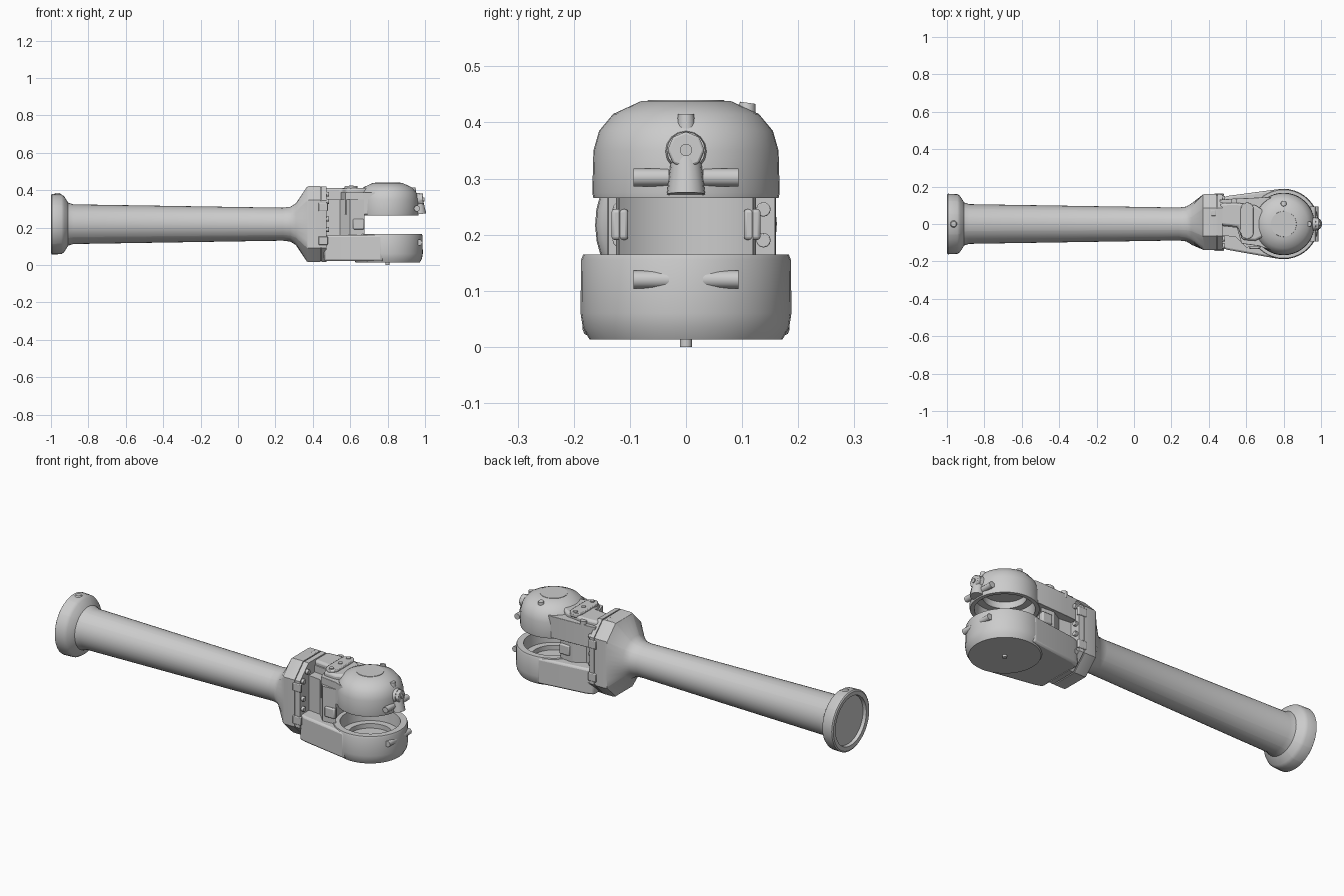
import bpy, bmesh
from math import sin, cos, pi, atan2, radians
from mathutils import Vector, Matrix

if "Cube" in bpy.data.objects:
    bpy.data.objects.remove(bpy.data.objects["Cube"])

CX, CZ = 0.8, 0.218   # joint axis x, tube axis height


def finish(name, bm, bevel=0, angle=32):
    bmesh.ops.remove_doubles(bm, verts=bm.verts, dist=1e-5)
    bmesh.ops.recalc_face_normals(bm, faces=bm.faces)
    me = bpy.data.meshes.new(name)
    bm.to_mesh(me)
    bm.free()
    ob = bpy.data.objects.new(name, me)
    bpy.context.collection.objects.link(ob)
    bpy.ops.object.select_all(action='DESELECT')
    ob.select_set(True)
    bpy.context.view_layer.objects.active = ob
    if bevel:
        m = ob.modifiers.new("bevel", 'BEVEL')
        m.width, m.segments, m.limit_method = bevel, 2, 'ANGLE'
        m.angle_limit = radians(40)
    bpy.ops.object.shade_smooth_by_angle(angle=radians(angle))
    return ob


def loft(name, rings, caps=True):
    bm = bmesh.new()
    vs = [[bm.verts.new(p) for p in r] for r in rings]
    n = len(vs[0])
    for a, b in zip(vs, vs[1:]):
        for i in range(n):
            bm.faces.new((a[i], a[(i + 1) % n], b[(i + 1) % n], b[i]))
    if caps:
        bm.faces.new(vs[0])
        bm.faces.new(vs[-1])
    return finish(name, bm)


def lathe_z(name, profile, n=40):
    """Profile of (radius, z) turned about the joint axis."""
    return loft(name, [[(CX + r * cos(2 * pi * i / n), r * sin(2 * pi * i / n), z)
                        for i in range(n)] for r, z in profile])


def prism(name, pts, z0, z1, bevel=0.0):
    bm = bmesh.new()
    f = bm.faces.new([bm.verts.new((x, y, z0)) for x, y in pts])
    ext = bmesh.ops.extrude_face_region(bm, geom=[f])
    bmesh.ops.translate(bm, vec=(0, 0, z1 - z0),
                        verts=[v for v in ext['geom'] if isinstance(v, bmesh.types.BMVert)])
    return finish(name, bm, bevel)


def rod(name, p, q, r, r2=None, n=16, bevel=0):
    p, q = Vector(p), Vector(q)
    d = q - p
    bm = bmesh.new()
    mat = Matrix.Translation((p + q) / 2) @ d.to_track_quat('Z', 'Y').to_matrix().to_4x4()
    bmesh.ops.create_cone(bm, cap_ends=True, segments=n, radius1=r,
                          radius2=r if r2 is None else r2, depth=d.length, matrix=mat)
    return finish(name, bm, bevel)


def box(name, c, s, bevel=0.004):
    bm = bmesh.new()
    bmesh.ops.create_cube(bm, size=1, matrix=Matrix.Translation(c) @ Matrix.Diagonal((*s, 1)))
    return finish(name, bm, bevel)


def arc(r, a0, a1, n=16):
    return [(CX + r * cos(radians(a0 + (a1 - a0) * i / n)),
             r * sin(radians(a0 + (a1 - a0) * i / n))) for i in range(n + 1)]


# Long tube with end flange, recessed disc, flare and mounting block in one skin
HY, HZ, CH = 0.15, 0.203, 0.075
corners = [(HY - CH, HZ), (HY, HZ - CH)]
angles = [2 * pi * i / 36 + 0.01 for i in range(36)]
angles += [atan2(sz * z, sy * y) % (2 * pi) for y, z in corners for sy in (1, -1) for sz in (1, -1)]
angles.sort()


def circle(x, r):
    return [(x, r * cos(a), CZ + r * sin(a)) for a in angles]


def block(x, k=1.0):
    ring = []
    for a in angles:
        c, s = abs(cos(a)) + 1e-6, abs(sin(a)) + 1e-6
        r = k * min(HY / c, HZ / s, (HY + HZ - CH) / (c + s))
        ring.append((x, 0.01 + r * cos(a), CZ + r * sin(a)))
    return ring


tube = [(-0.98, 0.13), (-0.998, 0.133), (-1, 0.155), (-0.995, 0.162), (-0.945, 0.16), (-0.93, 0.15),
        (-0.908, 0.115), (-0.88, 0.106), (0.24, 0.088), (0.28, 0.093), (0.31, 0.112)]
loft("tube_and_block", [circle(x, r) for x, r in tube] +
     [block(0.368, 0.98), block(0.378), block(0.44), block(0.44, 0.97),
      block(0.446, 0.97), block(0.446), block(0.472, 0.99)])
rod("flange_plug", (-0.965, 0, CZ + 0.155), (-0.965, 0, CZ + 0.166), 0.022, 0.014)

# Lower cup of the joint with its hollow seat and bottom pin
lathe_z("lower_cup", [(0.11, 0.075), (0.11, 0.10), (0.145, 0.10), (0.15, 0.165), (0.183, 0.165),
                      (0.187, 0.155), (0.188, 0.06), (0.184, 0.035), (0.172, 0.013)])
rod("bottom_pin", (CX, 0, 0), (CX, 0, 0.02), 0.011)

# Upper domed cup, hollow from below
lathe_z("upper_cup", [(0.105, 0.365), (0.105, 0.33), (0.14, 0.33), (0.145, 0.265), (0.165, 0.265),
                      (0.167, 0.275), (0.165, 0.35), (0.155, 0.385), (0.13, 0.415), (0.08, 0.438)])
rod("dome_cap", (CX, 0, 0.43), (CX, 0, 0.44), 0.07, 0.068, 32)

# Fork arms run from the block into the cups
prism("lower_arm", [(0.46, 0.135)] + [(0.5, 0.15), (0.77, 0.186)] + arc(0.168, 96, 264) +
      [(0.77, -0.186), (0.5, -0.138), (0.46, -0.125)], 0.02, 0.16, 0.012)
prism("upper_arm", [(0.46, 0.13), (0.53, 0.135), (0.72, 0.144)] + arc(0.155, 115, 245) +
      [(0.67, -0.118), (0.575, -0.105), (0.55, -0.02), (0.46, -0.01)], 0.27, 0.388, 0.01)
prism("arm_shoulder", [(0.46, 0.11), (0.54, 0.115), (0.65, 0.1), (0.71, 0.06), (0.71, -0.06),
                       (0.65, -0.09), (0.58, -0.085), (0.555, -0.015), (0.46, -0.005)],
      0.37, 0.412, 0.012)

# Web joining both arms, scooped around the joint
web = [(0.46, 0.1), (0.54, 0.09), (0.6, 0.125)] + arc(0.172, 136, 224) + \
      [(0.6, -0.125), (0.545, -0.07), (0.46, -0.06)]
prism("fork_web", web, 0.06, 0.35)
for s in (1, -1):
    prism("web_rib", [(0.46, s * 0.03), (0.46, s * 0.125), (0.52, s * 0.125), (0.61, s * 0.03)],
          0.10, 0.145, 0.006)
    box("web_latch", (0.645, s * 0.118, CZ), (0.06, 0.03, 0.055), 0.006)

# Stadium-shaped cover plate with screws
plate = [(0.605 + 0.035 * cos(a), y + 0.035 * sin(a))
         for y, a0 in ((0.08, 0), (-0.045, pi)) for a in [a0 + pi * i / 8 for i in range(9)]]
prism("cover_plate", plate, 0.40, 0.422, 0.004)
for y in (0.09, 0.02, -0.055):
    rod("plate_screw", (0.605, y, 0.42), (0.605, y, 0.426), 0.012)

# Bolts and clips on the block face
for s in (1, -1):
    for z in (0.052, 0.09, 0.19, 0.245, 0.34, 0.378):
        y = 0.01 + s * (0.09 if abs(z - CZ) > 0.14 else 0.128)
        rod("block_bolt", (0.465, y, z), (0.487, y, z), 0.013, n=12, bevel=0.002)
for z in (0.13, 0.31):
    for s in (1, -1):
        box("block_clip", (0.455, 0.01 + s * 0.146, z), (0.05, 0.016, 0.045))
box("top_clip", (0.425, 0.06, 0.416), (0.03, 0.035, 0.012))
rod("shoulder_bolt", (0.535, 0.12, 0.37), (0.535, 0.12, 0.405), 0.017)

# Tangent clamp screws on both cups
for s in (1, -1):
    for x, z in ((0.957, 0.302), (0.97, 0.12)):
        rod("clamp_screw", (x, s * 0.03, z), (x, s * 0.094, z), 0.016, n=12)

# End fitting on the upper cup: nozzle, drain and riser, plus dome stud
rod("nozzle_base", (0.93, 0, 0.345), (0.975, 0, 0.35), 0.042, 0.034)
rod("nozzle_nut", (0.97, 0, 0.35), (0.99, 0, 0.351), 0.033, n=8, bevel=0.004)
rod("nozzle_pin", (0.985, 0, 0.351), (0.996, 0, 0.351), 0.011)
rod("nozzle_drain", (0.965, 0, 0.34), (0.972, 0, 0.272), 0.026, 0.034)
rod("nozzle_riser", (0.935, 0, 0.36), (0.935, 0, 0.415), 0.02, 0.014)
rod("dome_stud", (CX, 0.105, 0.40), (CX, 0.11, 0.435), 0.02, 0.014)
